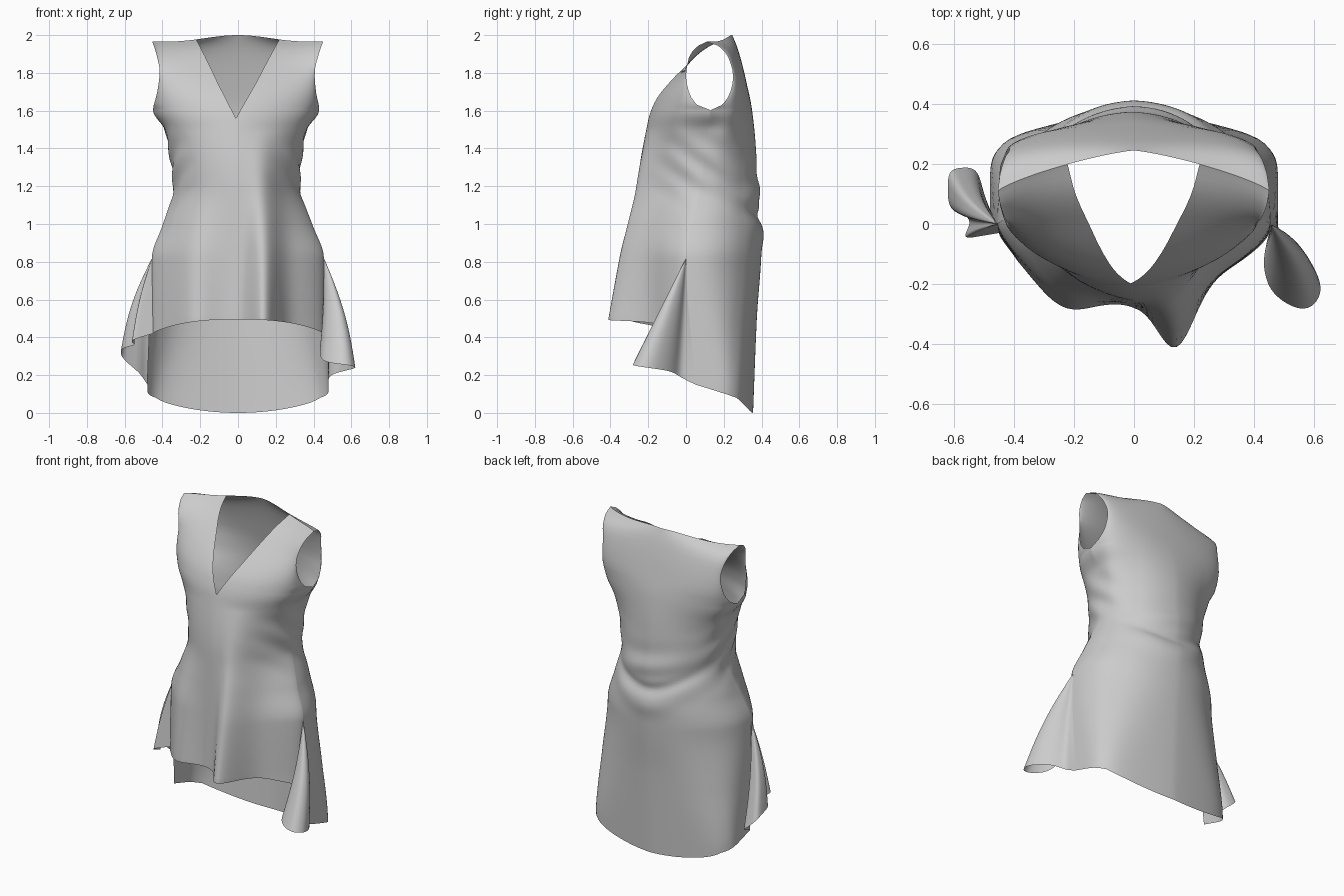
import bpy, bmesh, math
from math import sin, cos, tan, pi, exp

if "Cube" in bpy.data.objects:
    bpy.data.objects.remove(bpy.data.objects["Cube"])


def key(keys, t):
    """Monotone smooth interpolation through (t, value) pairs."""
    k = sorted(keys)
    if t <= k[0][0]:
        return k[0][1]
    if t >= k[-1][0]:
        return k[-1][1]
    d = [(b[1] - a[1]) / (b[0] - a[0]) for a, b in zip(k, k[1:])]
    m = [d[0]] + [2 * a * b / (a + b) if a * b > 0 else 0 for a, b in zip(d, d[1:])] + [d[-1]]
    i = max(j for j in range(len(d)) if k[j][0] <= t)
    h = k[i + 1][0] - k[i][0]
    s = (t - k[i][0]) / h
    return ((2*s**3 - 3*s*s + 1) * k[i][1] + (s**3 - 2*s*s + s) * h * m[i]
            + (3*s*s - 2*s**3) * k[i + 1][1] + (s**3 - s*s) * h * m[i + 1])


def gauss(x, w):
    return exp(-(x / w) ** 2)


def make_object(name, grids):
    bm = bmesh.new()
    for g in grids:
        vs = [[bm.verts.new(p) for p in row] for row in g]
        for a, b in zip(vs, vs[1:]):
            for i in range(len(a) - 1):
                bm.faces.new((a[i], a[i + 1], b[i + 1], b[i]))
    bmesh.ops.remove_doubles(bm, verts=bm.verts, dist=0.0004)
    bmesh.ops.recalc_face_normals(bm, faces=bm.faces)
    for f in bm.faces:
        f.smooth = True
    me = bpy.data.meshes.new(name)
    bm.to_mesh(me)
    bm.free()
    ob = bpy.data.objects.new(name, me)
    bpy.context.collection.objects.link(ob)


# Width and side seam by height: "edge" is the armhole / seam line, "body" the cloth beside it
LOW_W = [(1.4, .355), (1.2, .335), (1.0, .395), (.82, .455)]
TOP_W = [(1.965, .452), (1.9, .43), (1.8, .41), (1.7, .42)]
EDGE_W = TOP_W + [(1.6, .44), (1.5, .375)] + LOW_W
BODY_W = TOP_W + [(1.6, .415), (1.5, .38)] + LOW_W
SEAM = [(1.2, .08), (.82, 0)]
FRONT = dict(
    hem_w=[(.42, .45)],
    edge=SEAM + [(.42, -.03), (1.6, .13), (1.63, .06), (1.7, .015), (1.78, 0), (1.88, .015),
                 (1.94, .06), (1.965, .11)],
    body=SEAM + [(.42, -.03), (1.4, .07), (1.6, .025), (1.78, 0), (1.88, .015),
                 (1.94, .06), (1.965, .11)],
    mid=[(1.965, .245), (1.92, .12), (1.83, 0), (1.74, -.1), (1.65, -.165), (1.55, -.2),
         (1.2, -.25), (.5, -.265)],
    power=[(1.965, 1.25), (1.9, 1.8), (1.55, 1.8), (1.2, 1.6), (.5, 1.4)],
    drop=[(0, 0)])
BACK = dict(
    hem_w=[(.15, .48)],
    edge=SEAM + [(.15, .05), (1.6, .13), (1.63, .19), (1.7, .235), (1.78, .25), (1.88, .225),
                 (1.94, .175), (1.965, .11)],
    body=SEAM + [(.15, .05), (1.4, .13), (1.6, .2), (1.78, .245), (1.88, .225),
                 (1.94, .175), (1.965, .11)],
    mid=[(1.965, .245), (1.9, .275), (1.75, .32), (1.6, .35), (1.4, .37), (1.15, .38),
         (.9, .4), (.5, .375), (0, .355)],
    power=[(1.965, 1.25), (1.9, 1.8), (1.6, 2.2), (1.2, 2.6), (.8, 2.6), (.45, 3.8), (.1, 7)],
    drop=[(1.7, 0), (1.4, .05), (.9, .06), (.1, .07)])
TOP_ROWS = [1.965, 1.962, 1.956, 1.945, 1.93, 1.91, 1.88, 1.85, 1.82, 1.78, 1.74, 1.7,
            1.67, 1.645, 1.63, 1.615, 1.605, 1.6, 1.58]
SLIT = .82


def front_fold(x, z):
    k = min(1, max(0, (1.5 - z) / 1.0))
    return -k * (.18 * gauss(x - .14, .085) + .085 * gauss(x + .24, .13))


def back_fold(x, z):
    # blouson drape above the waist, with soft V-shaped creases below it
    t = z - 1.02 - 1.3 * (x - .04) ** 2
    y = .012 * gauss(t - .12, .08) - .02 * gauss(t - .02, .035) + .014 * gauss(t + .07, .06)
    y += .006 * sin(38 * z + 9 * x) * gauss(z - 1.13, .15)
    return y * gauss(x, .25)


def front_hem(u):
    return .495 - .075 * u * u


def back_hem(u):
    # shallow curve across the back, then rising along the side
    t = tan(min(u, .999) * pi / 2)
    return .08 * t * t if t < 1 else .15 - .07 / t


def half_panel(spec, side, fold, hem, end, neck, n=36):
    rows = TOP_ROWS + [1.56 - (1.56 - SLIT) * i / 44 for i in range(44)]
    rows += [SLIT - (SLIT - end) * i / 22 for i in range(23)]
    grid = []
    for z0 in rows:
        line = []
        xn = max(0, .22 * (z0 - 1.56) / .405) if neck else 0
        p0 = key(spec['power'], z0)
        a = xn / key(BODY_W, z0)
        th0 = math.atan2(a, (1 - a ** p0) ** (1 / p0))
        for i in range(n + 1):
            th = th0 + (pi / 2 - th0) * i / n
            u = th / (pi / 2)
            z = z0
            if z0 < SLIT:
                z = SLIT - (SLIT - z0) * (SLIT - hem(u)) / (SLIT - end)
            p, ye, yb, yc = (key(spec[q], z) for q in ('power', 'edge', 'body', 'mid'))
            c, s = max(0, cos(th)), sin(th)
            r = (c ** p + s ** p) ** (-1 / p)
            local = u ** 10
            wb, we = (key(k + spec['hem_w'], z) for k in (BODY_W, EDGE_W))
            x = side * (wb + (we - wb) * local) * s * r
            ys = yb + (ye - yb) * local
            y = ys + (yc - ys) * c * r
            y -= key(spec['drop'], z) * min(1, s * r) ** 1.4 * min(1, 1.2 * c * r)
            y += fold(x, z) * min(1, 3 * c)
            # diagonal creases at the sides of the waist
            x += side * .006 * sin(40 * z + 30 * y) * gauss(z - 1.3, .17) * s ** 4
            z += .035 * max(0, 1 - (x / .455) ** 2) ** 4 * max(0, (z - 1.75) / .215)
            line.append((x - .012 * gauss(z - 1.45, .35), y, z))
        grid.append(line)
    return grid


# Front with V neck and raised hem, back with dropped hem
make_object('front_panel', [half_panel(FRONT, s, front_fold, front_hem, .42, True)
                            for s in (-1, 1)])
make_object('back_panel', [half_panel(BACK, s, back_fold, back_hem, .15, False)
                           for s in (-1, 1)])

# Flared inserts filling the side slits
HEM_RIGHT = [(.45, -.03, .42), (.43, -.13, .32), (.46, -.23, .27), (.57, -.29, .255),
             (.63, -.21, .24), (.55, -.08, .22), (.48, -.03, .19), (.48, .05, .15)]
HEM_LEFT = [(-.45, -.03, .42), (-.57, -.05, .38), (-.54, .02, .36), (-.62, .05, .34),
            (-.62, .18, .3), (-.53, .19, .22), (-.5, .1, .18), (-.48, .05, .15)]


def insert(name, side, hem):
    apex = (side * .455, 0, SLIT)
    coords = [[(k, q[c]) for k, q in enumerate(hem)] for c in range(3)]
    grid = []
    for j in range(25):
        r = max(j / 24, .01)
        line = []
        for i in range(57):
            t = i / 8
            d = min(.35, t, 7 - t)
            e = [(key(k, t - d) + key(k, t) + key(k, t + d)) / 3 for k in coords]
            p = [apex[c] + (e[c] - apex[c]) * r for c in range(3)]
            p[0] += side * .025 * sin(pi * i / 56) * sin(pi * r)
            line.append(p)
        grid.append(line)
    make_object(name, [grid])


insert('side_flare_right', 1, HEM_RIGHT)
insert('side_flare_left', -1, HEM_LEFT)
